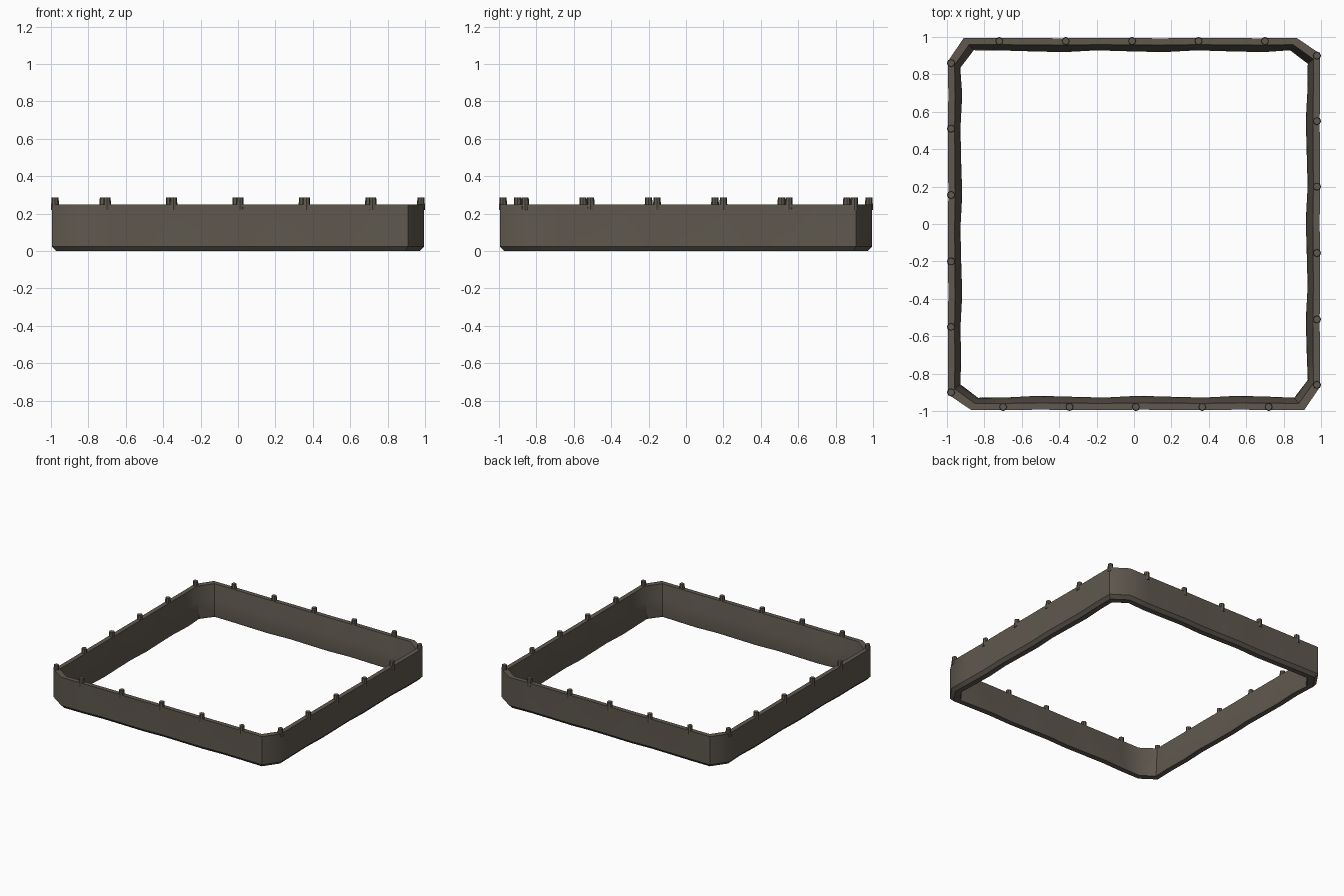
import bpy, bmesh, math
from mathutils import Vector

if "Cube" in bpy.data.objects:
    bpy.data.objects.remove(bpy.data.objects["Cube"])

mat = bpy.data.materials.new("dark brown grey")
mat.diffuse_color = (0.115, 0.098, 0.078, 1)
mat.use_nodes = True
mat.node_tree.nodes["Principled BSDF"].inputs["Base Color"].default_value = mat.diffuse_color


def rot(p, k):
    """Quarter turns about z."""
    x, y = p
    for _ in range(k):
        x, y = -y, x
    return Vector((x, y))


def finish(bm, name, angle):
    bmesh.ops.recalc_face_normals(bm, faces=bm.faces)
    me = bpy.data.meshes.new(name)
    bm.to_mesh(me)
    bm.free()
    ob = bpy.data.objects.new(name, me)
    bpy.context.collection.objects.link(ob)
    me.materials.append(mat)
    bpy.ops.object.select_all(action='DESELECT')
    ob.select_set(True)
    bpy.context.view_layer.objects.active = ob
    bpy.ops.object.shade_smooth_by_angle(angle=math.radians(angle))
    return ob


# Wall cross-section: (inset from outline, height, waviness)
profile = [(0.0, 0.25, 0.3), (0.0, 0.14, 0.8), (0.0, 0.025, 1.0), (0.022, 0.0, 1.0),
           (0.062, 0.0, 1.4), (0.066, 0.02, 1.4), (0.052, 0.13, 1.0), (0.036, 0.25, 0.3)]

# Square outline with clipped corners, each side split into short wavy lengths
R, N = 0.995, 10
stations = []          # (side, distance along side, waviness)
for k in range(4):
    for i in range(N + 1):
        t = i / N
        wave = 0 if i in (0, N) else 0.004 * (math.sin(i * 2.1 + k) - 1)
        stations.append((k, -0.87 + 1.78 * t, i, wave))

bm = bmesh.new()
rings = []
for k, s, i, wave in stations:
    ring = []
    for inset, z, w in profile:
        d = R - inset + wave * w
        # pull the ends of each side in so the clipped corner keeps its thickness
        along = s
        if i == 0:
            along += inset * 0.55
        elif i == N:
            along -= inset * 0.8
        p = rot((along, -d), k)
        ring.append(bm.verts.new((p.x, p.y, z)))
    rings.append(ring)
n = len(profile)
for a, b in zip(rings, rings[1:] + rings[:1]):
    for j in range(n):
        bm.faces.new((a[j], b[j], b[(j + 1) % n], a[(j + 1) % n]))
finish(bm, "perimeter_wall", 38)

# Small pegs standing on the rim
bm = bmesh.new()
front = [-0.70, -0.345, 0.01, 0.365, 0.72]
right = [-0.86, -0.51, -0.155, 0.20, 0.55, 0.90]
for k in range(4):
    for s in (right if k % 2 else front):
        p = rot((s, -0.978), k)
        res = bmesh.ops.create_cone(bm, cap_ends=True, segments=8, radius1=0.022,
                                    radius2=0.019, depth=0.065)
        bmesh.ops.translate(bm, verts=res["verts"], vec=(p.x, p.y, 0.2525))
finish(bm, "rim_pegs", 30)
